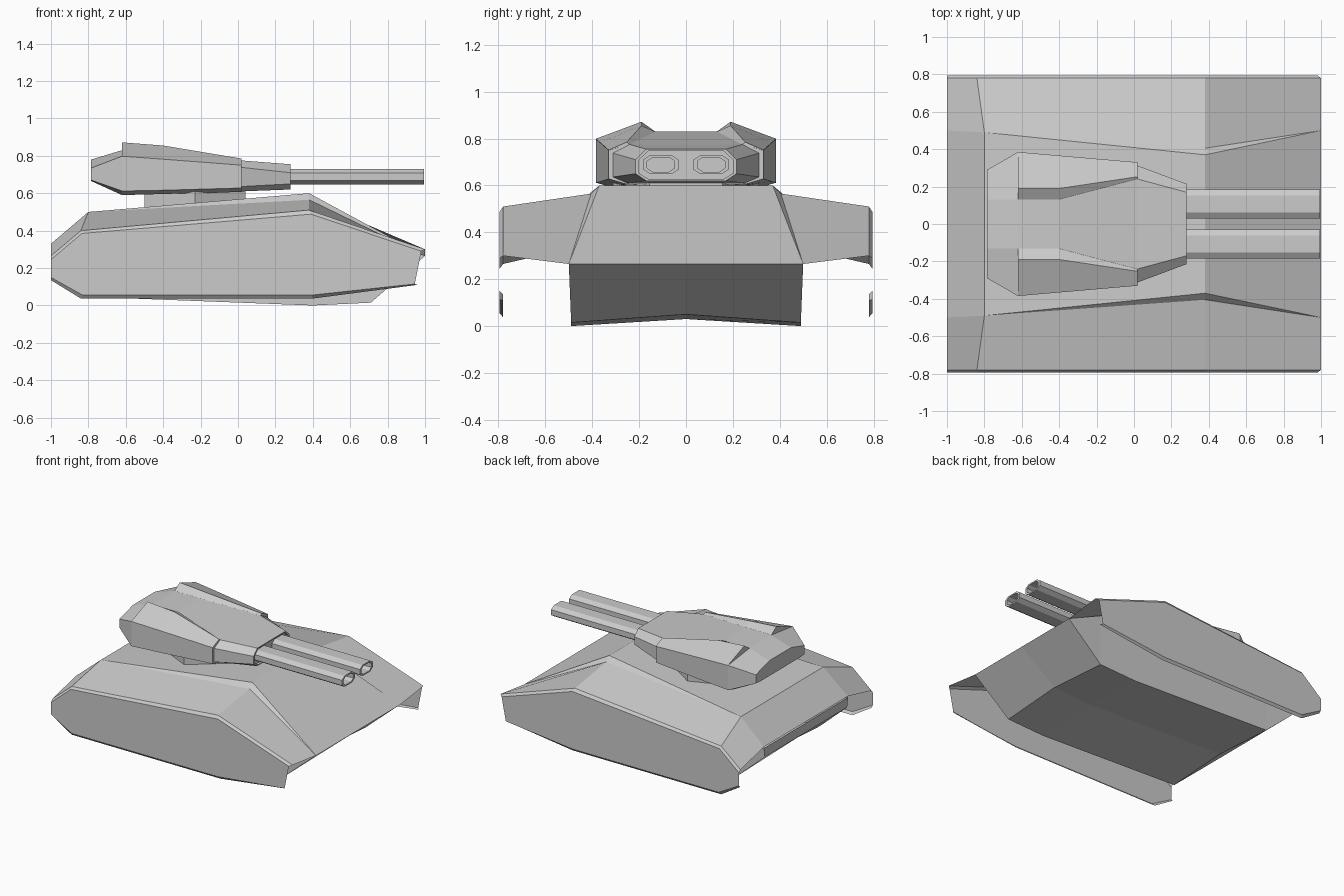
import bpy, bmesh, math

if "Cube" in bpy.data.objects:
    bpy.data.objects.remove(bpy.data.objects["Cube"])


def loft(name, sections, closed=True, cap_start=False, cap_end=False):
    """Skin a row of matching point lists, then weld coincident points."""
    bm = bmesh.new()
    rows = [[bm.verts.new(p) for p in s] for s in sections]
    n = len(rows[0])
    for a, b in zip(rows, rows[1:]):
        for i in range(n if closed else n - 1):
            j = (i + 1) % n
            bm.faces.new((a[i], a[j], b[j], b[i]))
    if cap_start:
        bm.faces.new(rows[0])
    if cap_end:
        bm.faces.new(rows[-1])
    bmesh.ops.remove_doubles(bm, verts=bm.verts, dist=0.0005)
    bmesh.ops.recalc_face_normals(bm, faces=bm.faces)
    mesh = bpy.data.meshes.new(name)
    bm.to_mesh(mesh)
    bm.free()
    obj = bpy.data.objects.new(name, mesh)
    bpy.context.collection.objects.link(obj)
    return obj


def mirrored(half):
    """Complete a half section across the centre line."""
    return [(x, -y, z) for x, y, z in reversed(half)] + list(half)


def at(x, half):
    return mirrored([(x, y, z) for y, z in half])


# Upper armour: deck edge, fender inner, fender outer, skirt top, skirt bottom, skirt lip
shell = [
    [(-1, .5, .33), (-1, .5, .33), (-1, .78, .265),
     (-1, .795, .245), (-1, .795, .15), (-1, .78, .135)],
    [(-.8, .49, .5), (-.8, .49, .5), (-.84, .78, .4),
     (-.835, .795, .385), (-.83, .795, .055), (-.84, .78, .037)],
    [(.38, .37, .6), (.38, .405, .565), (.38, .78, .51),
     (.39, .795, .488), (.39, .795, .055), (.4, .78, .037)],
    [(1, .5, .265), (1, .5, .265), (1, .78, .3),
     (.98, .795, .29), (.945, .795, .115), (.96, .78, .11)],
]
loft("upper_armour", [mirrored(s) for s in shell], closed=False)

# Lower hull: side top, side bottom, raised belly centre
hull = [
    (-1, [(0, .25), (.49, .25), (.5, .32)]),
    (-.77, [(0, .075), (.49, .045), (.49, .49)]),
    (.4, [(0, .03), (.49, 0), (.49, .54)]),
    (.71, [(0, .05), (.49, .015), (.49, .40)]),
    (1, [(0, .265), (.5, .265), (.5, .265)]),
]
loft("lower_hull", [at(x, s) for x, s in hull], closed=False, cap_start=True)

# Hexagonal turret ring
ring = [(-.23 + .312 * math.cos(math.radians(30 + 60 * i)),
         .312 * math.sin(math.radians(30 + 60 * i))) for i in range(6)]
loft("turret_ring", [[(x, y, z) for x, y in ring] for z in (.49, .625)],
     cap_start=True, cap_end=True)

# Turret body: roof edge, shoulder, lower side, floor edge
nose = [(.17, .755), (.215, .71), (.215, .65), (.17, .62)]
rim = [(y * .94, .687 + (z - .687) * .9) for y, z in nose]
body = [
    (-.785, [(.13, .78), (.29, .735), (.29, .67), (.22, .665)]),
    (-.62, [(.13, .83), (.385, .798), (.385, .612), (.31, .59)]),
    (-.4, [(.13, .83), (.366, .782), (.366, .616), (.29, .596)]),
    (.02, [(.24, .775), (.33, .75), (.33, .628), (.26, .607)]),
    (.02, [(.24, .775), (.312, .738), (.312, .636), (.25, .61)]),
    (.28, nose), (.28, rim), (.262, rim),
]
loft("turret_body", [at(x, s) for x, s in body], cap_start=True, cap_end=True)

# Raised cheek armour and twin barrels, one per side
cheek = [
    (-.62, [(.13, .829), (.19, .872), (.385, .799)]),
    (-.4, [(.13, .829), (.19, .855), (.366, .783)]),
    (.02, [(.24, .774), (.253, .785), (.33, .751)]),
]


def octagon(x, side, s=1.0):
    w, f, h, k = .077 * s, .045 * s, .041 * s, .02 * s
    pts = [(w, k), (f, h), (-f, h), (-w, k), (-w, -k), (-f, -h), (f, -h), (w, -k)]
    return [(x, side * .107 + y, .689 + z) for y, z in pts]


for side, label in ((1, "left"), (-1, "right")):
    loft("cheek_armour_" + label,
         [[(x, side * y, z) for y, z in s] for x, s in cheek],
         cap_start=True, cap_end=True)
    loft("barrel_" + label,
         [octagon(.25, side), octagon(.995, side),
          octagon(.995, side, .76), octagon(.8, side, .76)],
         cap_start=True, cap_end=True)
